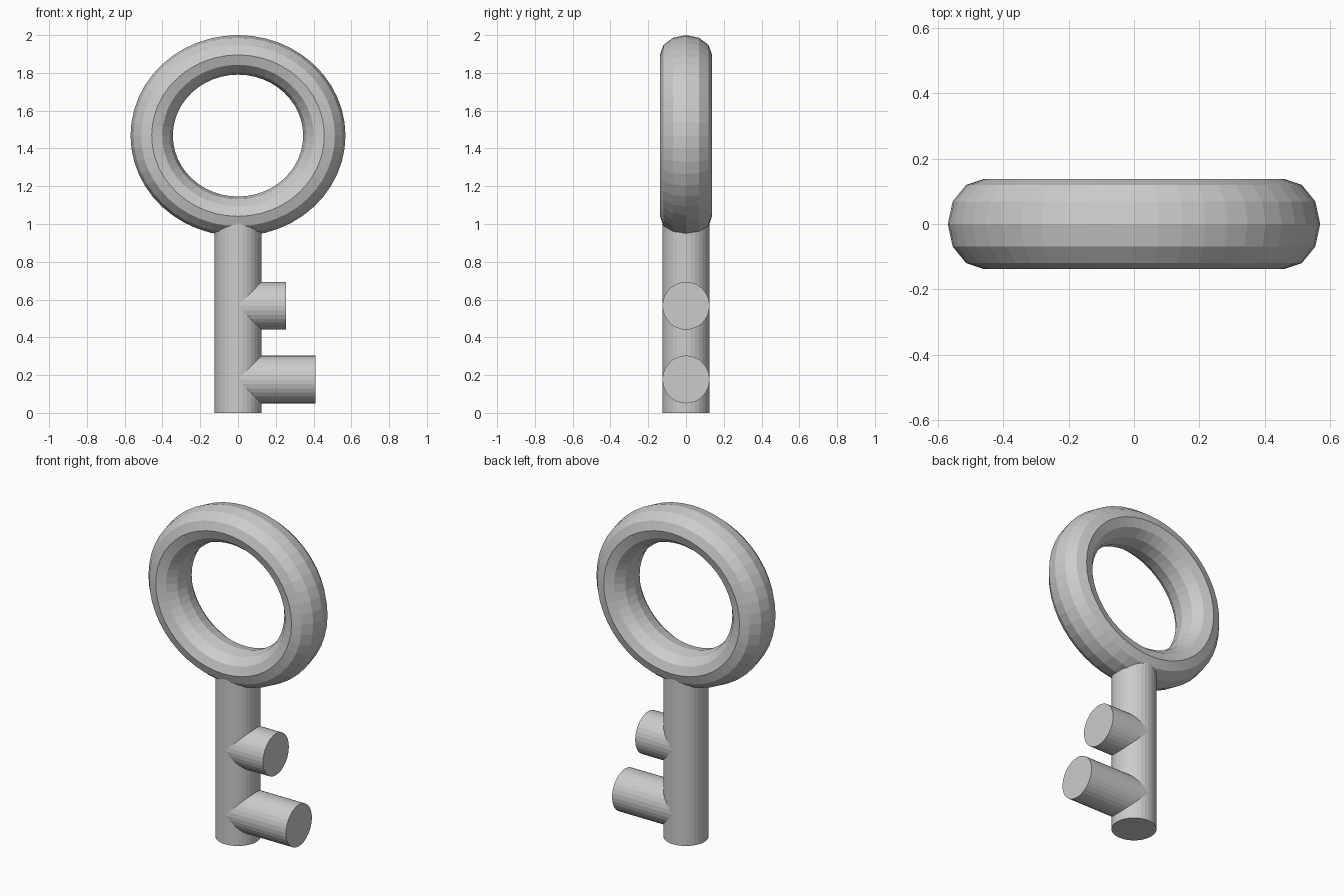
import bpy
from math import pi

if "Cube" in bpy.data.objects:
    bpy.data.objects.remove(bpy.data.objects["Cube"])

grey = bpy.data.materials.new("plain_grey")
grey.diffuse_color = (0.6, 0.6, 0.6, 1)
grey.use_nodes = True
grey.node_tree.nodes["Principled BSDF"].inputs["Base Color"].default_value = grey.diffuse_color


def finish(name, scale=(1, 1, 1)):
    obj = bpy.context.object
    obj.name = name
    obj.scale = scale
    obj.data.materials.append(grey)
    bpy.ops.object.transform_apply(location=False, rotation=True, scale=True)
    return obj


def tooth(name, z, x_end):
    # Round peg from the shaft axis out to x_end
    bpy.ops.mesh.primitive_cylinder_add(vertices=32, radius=0.1245, depth=x_end,
                                        location=(x_end / 2, 0, z),
                                        rotation=(0, pi / 2, 0))
    finish(name, (1.016, 1, 1))


# Bow: slightly squashed, faceted ring standing upright
bpy.ops.mesh.primitive_torus_add(major_segments=48, minor_segments=12,
                                 major_radius=0.457, minor_radius=0.112,
                                 location=(0, 0, 1.468), rotation=(pi / 2, 0, 0))
finish("key_bow", (1, 0.935, 0.138 / 0.112))

# Shaft, its top buried in the ring
bpy.ops.mesh.primitive_cylinder_add(vertices=32, radius=0.1245, depth=1.03,
                                    location=(0, 0, 0.515))
finish("key_shaft")

# Two teeth on the right side
tooth("upper_tooth", 0.567, 0.255)
tooth("lower_tooth", 0.177, 0.41)
